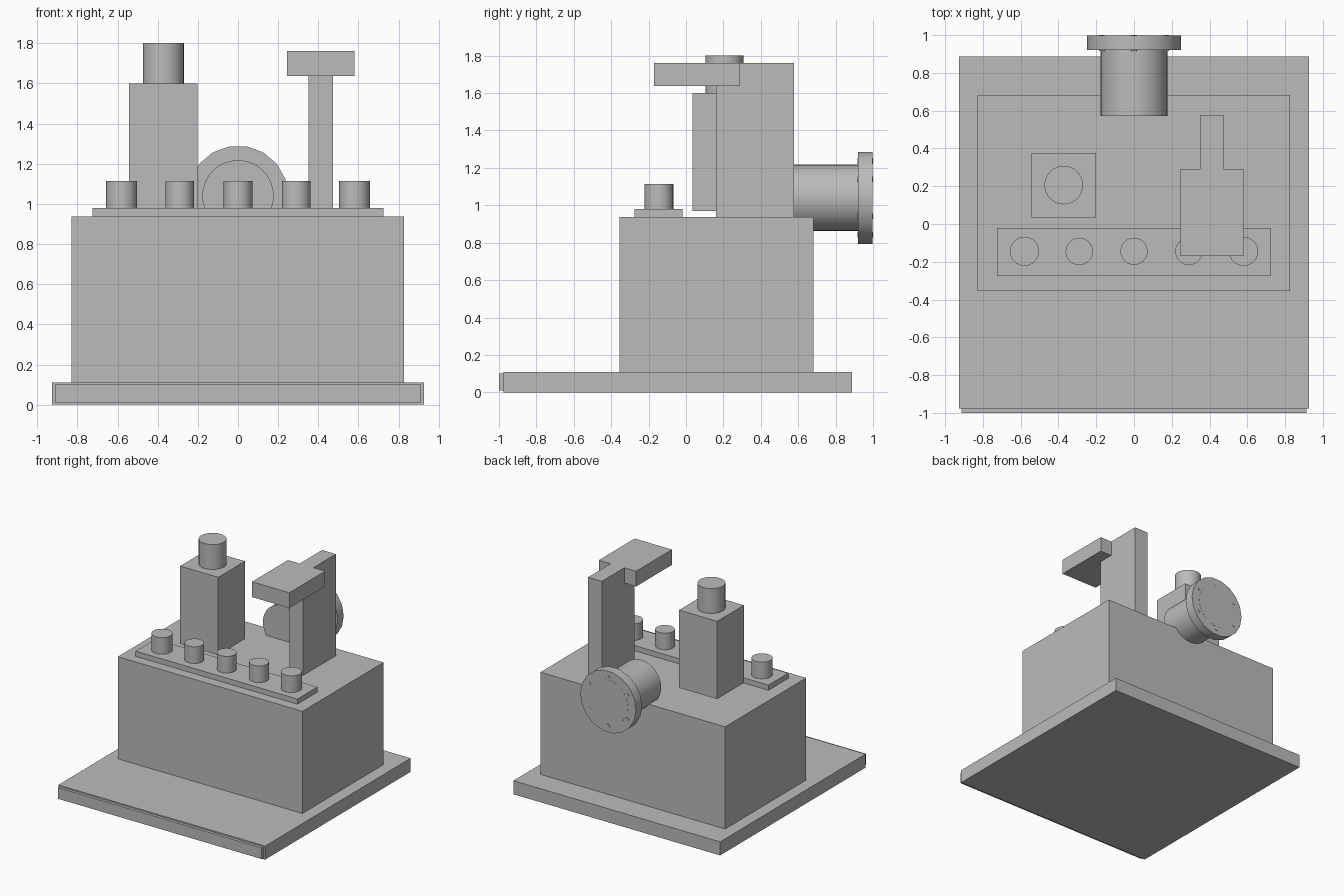
import bpy, bmesh, math
from mathutils import Matrix, Vector

cube = bpy.data.objects.get("Cube")
if cube:
    bpy.data.objects.remove(cube, do_unlink=True)

GREY = (0.5, 0.5, 0.5, 1)
grey = bpy.data.materials.new("machine grey")
grey.use_nodes = True
grey.diffuse_color = GREY
grey.node_tree.nodes["Principled BSDF"].inputs["Base Color"].default_value = GREY


def finish(name, bm):
    mesh = bpy.data.meshes.new(name)
    bm.to_mesh(mesh)
    bm.free()
    mesh.materials.append(grey)
    obj = bpy.data.objects.new(name, mesh)
    bpy.context.collection.objects.link(obj)
    return obj


def box(name, x, y, z):
    """Box from its (min, max) range on each axis."""
    bm = bmesh.new()
    bmesh.ops.create_cube(bm, size=1)
    for v in bm.verts:
        v.co = Vector([(r[0] + r[1]) / 2 + c * (r[1] - r[0])
                       for c, r in zip(v.co, (x, y, z))])
    return finish(name, bm)


def cylinder(name, start, radius, length, along_y=False, sides=32, twist=0):
    """Capped cylinder running up, or backwards, from its start point."""
    bm = bmesh.new()
    bmesh.ops.create_cone(bm, cap_ends=True, segments=sides, radius1=radius,
                          radius2=radius, depth=length)
    turn = Matrix.Rotation(math.radians(-90 if along_y else 0), 4, 'X')
    bm.transform(Matrix.Translation(start) @ turn
                 @ Matrix.Translation((0, 0, length / 2))
                 @ Matrix.Rotation(math.radians(twist), 4, 'Z'))
    obj = finish(name, bm)
    bpy.ops.object.select_all(action='DESELECT')
    obj.select_set(True)
    bpy.context.view_layer.objects.active = obj
    bpy.ops.object.shade_smooth_by_angle(angle=math.radians(35))
    return obj


# Base slab with its front trim, and the main housing
box("base_slab", (-0.927, 0.927), (-0.977, 0.887), (0, 0.11))
box("front_trim", (-0.912, 0.912), (-1, -0.977), (0.01, 0.1))
box("housing", (-0.829, 0.827), (-0.355, 0.683), (0.11, 0.938))

# Control strip with a row of buttons
box("control_strip", (-0.725, 0.725), (-0.275, -0.02), (0.938, 0.98))
for i in range(-2, 3):
    radius = 0.077 if abs(i) == 2 else 0.072
    cylinder(f"button_{i + 3}", (i * 0.29, -0.145, 0.98), radius, 0.135)

# Square column carrying a round knob
box("column", (-0.543, -0.202), (0.035, 0.377), (0.97, 1.6))
cylinder("column_knob", (-0.372, 0.206, 1.6), 0.102, 0.202)

# Upright arm with an overhanging head
box("arm_post", (0.35, 0.473), (0.16, 0.577), (0.938, 1.762))
box("arm_head", (0.245, 0.579), (-0.17, 0.29), (1.638, 1.762))

# Rear pipe with a bolted flange
PIPE_Z = 1.04
cylinder("rear_pipe", (0, 0.573, PIPE_Z), 0.178, 0.425, True)
cylinder("pipe_flange", (0, 0.92, PIPE_Z), 0.25, 0.077, True, 18, 10)
for i in range(6):
    a = math.radians(30 + 60 * i)
    cylinder(f"flange_bolt_{i + 1}",
             (0.197 * math.cos(a), 0.916, PIPE_Z + 0.197 * math.sin(a)),
             0.015, 0.084, True, 12)
